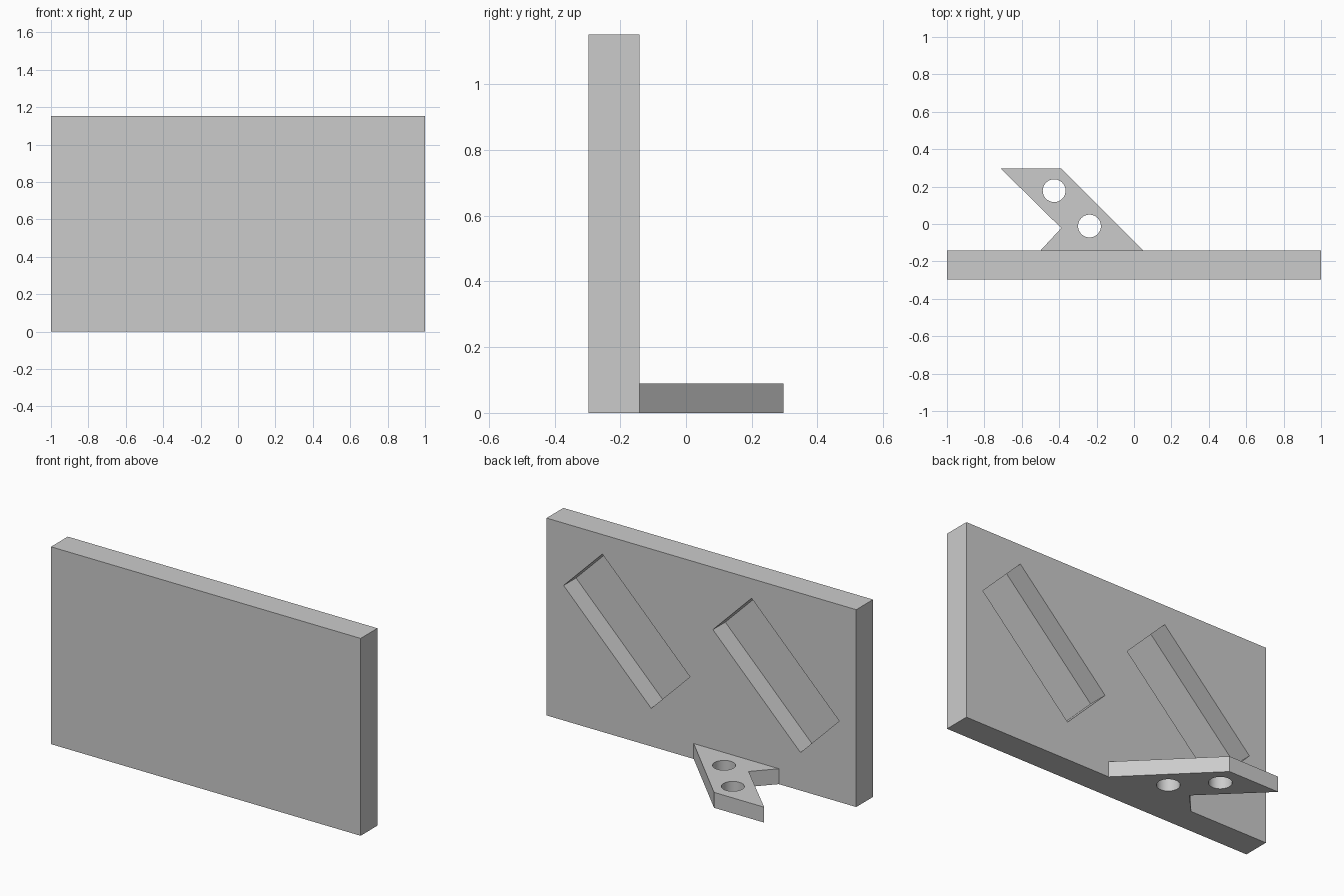
import bpy
import bmesh
from math import radians

cube = bpy.data.objects.get("Cube")
if cube:
    bpy.data.objects.remove(cube, do_unlink=True)

FRONT, BACK, HEIGHT = -0.297, -0.142, 1.152   # panel extents
BRACKET_H = 0.09
SLOT_DEPTH = 0.115

grey = bpy.data.materials.new("light_grey")
grey.use_nodes = True
colour = (0.6, 0.6, 0.6, 1)
grey.diffuse_color = colour
grey.node_tree.nodes["Principled BSDF"].inputs["Base Color"].default_value = colour


def box(name, centre, size, tilt=0):
    bpy.ops.mesh.primitive_cube_add(size=1, location=centre, rotation=(0, tilt, 0))
    ob = bpy.context.object
    ob.name = name
    ob.scale = size
    return ob


def cut(target, cutter):
    """Subtract the cutter from the target, then drop the cutter."""
    cutter.hide_render = True
    mod = target.modifiers.new("cut", "BOOLEAN")
    mod.operation = "DIFFERENCE"
    mod.solver = "EXACT"
    mod.object = cutter
    bpy.context.view_layer.update()
    bpy.context.view_layer.objects.active = target
    bpy.ops.object.modifier_apply(modifier=mod.name)
    bpy.data.objects.remove(cutter, do_unlink=True)


# Upright panel with two diagonal blind slots in its back
panel = box("panel", (0, (FRONT + BACK) / 2, HEIGHT / 2), (2, BACK - FRONT, HEIGHT))
bpy.ops.object.transform_apply(location=True, rotation=True, scale=True)
panel.data.materials.append(grey)
for x in (-0.482, 0.482):
    cut(panel, box("slot_cutter", (x, BACK, 0.63),
                   (0.8, 2 * SLOT_DEPTH, 0.354), radians(-45)))

# Slanted foot bracket with a notch, extruded from its plan
plan = [(-0.713, 0.297), (-0.5 + 0.111, -0.022), (-0.5, BACK), (0.05, BACK), (-0.389, 0.297)]
bm = bmesh.new()
face = bm.faces.new([bm.verts.new((x, y, 0)) for x, y in plan])
top = bmesh.ops.extrude_face_region(bm, geom=[face])["geom"]
bmesh.ops.translate(bm, vec=(0, 0, BRACKET_H),
                    verts=[v for v in top if isinstance(v, bmesh.types.BMVert)])
bmesh.ops.recalc_face_normals(bm, faces=bm.faces)
mesh = bpy.data.meshes.new("foot_bracket")
bm.to_mesh(mesh)
bm.free()
bracket = bpy.data.objects.new("foot_bracket", mesh)
bpy.context.collection.objects.link(bracket)
mesh.materials.append(grey)

# Two round through holes in the bracket
for x, y in ((-0.427, 0.178), (-0.238, -0.011)):
    bpy.ops.mesh.primitive_cylinder_add(vertices=48, radius=0.061, depth=0.4,
                                        location=(x, y, BRACKET_H / 2))
    cut(bracket, bpy.context.object)

bpy.ops.object.select_all(action="DESELECT")
bracket.select_set(True)
bpy.context.view_layer.objects.active = bracket
bpy.ops.object.shade_smooth_by_angle(angle=radians(30))
